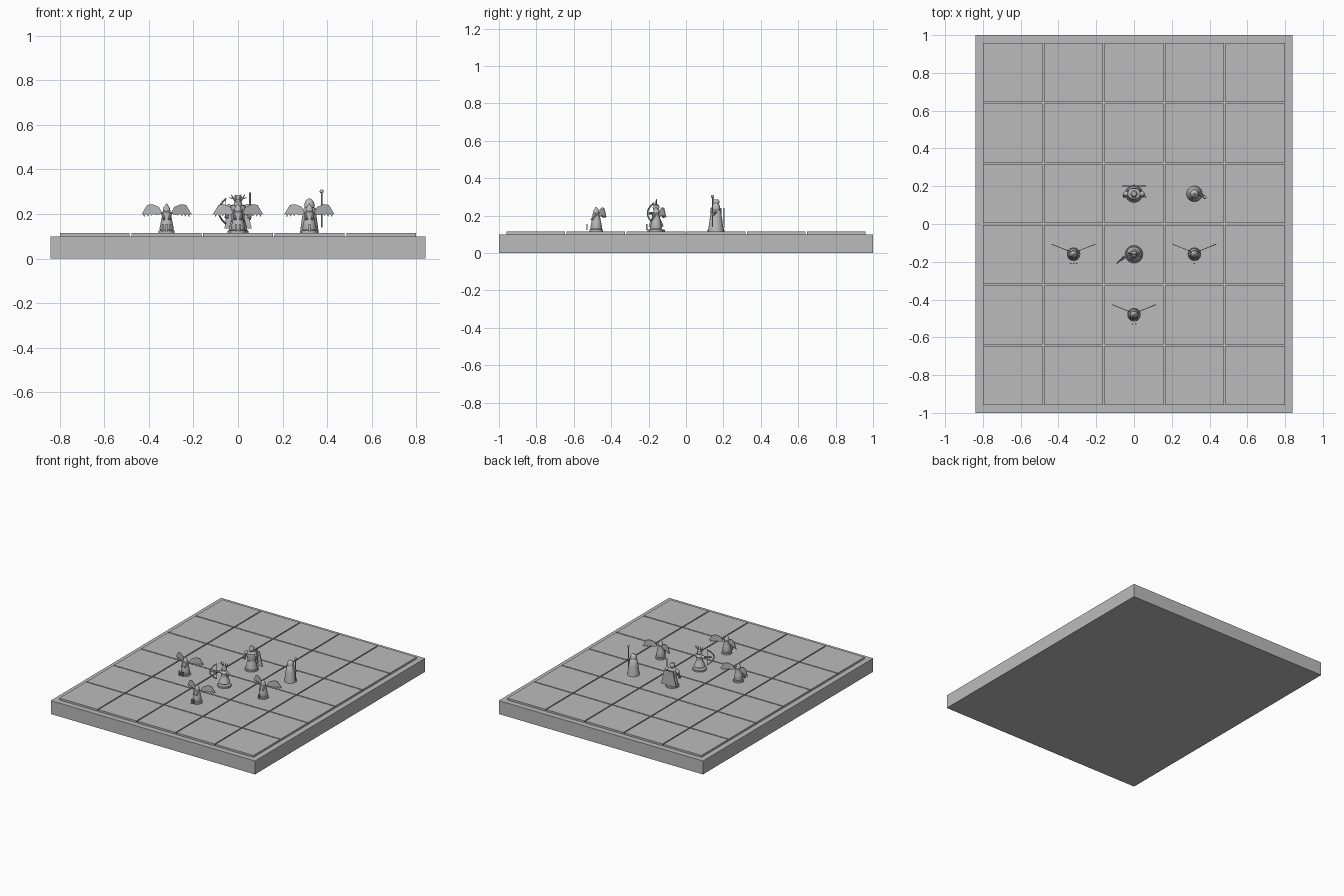
import bpy, bmesh, math
from mathutils import Vector

if "Cube" in bpy.data.objects:
    bpy.data.objects.remove(bpy.data.objects["Cube"])

stone = bpy.data.materials.new("stone grey")
stone.diffuse_color = (0.5, 0.5, 0.5, 1)
stone.use_nodes = True
stone.node_tree.nodes["Principled BSDF"].inputs["Base Color"].default_value = stone.diffuse_color
TOP = 0.114  # height of the tile surface


def finish(bm, name, smooth=True):
    bmesh.ops.recalc_face_normals(bm, faces=bm.faces)
    me = bpy.data.meshes.new(name)
    bm.to_mesh(me)
    bm.free()
    ob = bpy.data.objects.new(name, me)
    bpy.context.collection.objects.link(ob)
    me.materials.append(stone)
    if smooth:
        bpy.ops.object.select_all(action='DESELECT')
        ob.select_set(True)
        bpy.context.view_layer.objects.active = ob
        bpy.ops.object.shade_smooth_by_angle(angle=math.radians(35))
    return ob


def box(name, c, size):
    bm = bmesh.new()
    bmesh.ops.create_cube(bm, size=1)
    for v in bm.verts:
        v.co = Vector(c) + Vector([a * b for a, b in zip(v.co, size)])
    return finish(bm, name, False)


def lathe(name, c, prof, n=24, sy=1.0):
    """Closed turned shape: profile of (radius, height above the tiles)."""
    bm = bmesh.new()
    rings = [[bm.verts.new((c[0] + r * math.cos(2 * math.pi * i / n),
                            c[1] + r * sy * math.sin(2 * math.pi * i / n), TOP + z))
              for i in range(n)] for r, z in prof]
    for a, b in zip(rings, rings[1:]):
        for i in range(n):
            j = (i + 1) % n
            bm.faces.new((a[i], a[j], b[j], b[i]))
    bm.faces.new(rings[0])
    bm.faces.new(rings[-1])
    return finish(bm, name)


def ball(name, c, r):
    bm = bmesh.new()
    bmesh.ops.create_uvsphere(bm, u_segments=16, v_segments=10, radius=r)
    bmesh.ops.translate(bm, verts=bm.verts, vec=c)
    return finish(bm, name)


def rod(name, a, b, r1, r2=None, n=10):
    a, b = Vector(a), Vector(b)
    bm = bmesh.new()
    bmesh.ops.create_cone(bm, cap_ends=True, segments=n, radius1=r1,
                          radius2=r1 if r2 is None else r2, depth=(b - a).length)
    q = (b - a).to_track_quat('Z', 'Y')
    for v in bm.verts:
        v.co = q @ v.co + (a + b) / 2
    return finish(bm, name)


def plate(name, pts, thick):
    """Flat outline given as 3D points, thickened along y."""
    bm = bmesh.new()
    f = bm.faces.new([bm.verts.new(p) for p in pts])
    g = bmesh.ops.extrude_face_region(bm, geom=[f])
    for v in g['geom']:
        if isinstance(v, bmesh.types.BMVert):
            v.co.y += thick
    return finish(bm, name, False)


# Board slab and tile grid
box("board", (0, 0, 0.05), (1.68, 2.0, 0.1))
for i in range(5):
    for j in range(6):
        box("tile", ((i - 2) * 0.321, (j - 2.5) * 0.321, 0.107), (0.313, 0.313, 0.014))

# Feathered wing outline: (outward, height)
WING = [(0.018, 0.088), (0.035, 0.118), (0.065, 0.130), (0.088, 0.126), (0.116, 0.078),
        (0.106, 0.088), (0.101, 0.072), (0.092, 0.088), (0.084, 0.074), (0.077, 0.088),
        (0.068, 0.077), (0.060, 0.088), (0.050, 0.080), (0.035, 0.083)]


def winged_figure(x, y, bars):
    lathe("winged_base", (x, y), [(0.036, 0), (0.036, 0.011), (0.030, 0.013)])
    lathe("winged_robe", (x, y), [(0.029, 0.013), (0.032, 0.020), (0.025, 0.055),
                                  (0.019, 0.085), (0.020, 0.094), (0.008, 0.104)])
    ball("winged_head", (x, y - 0.002, TOP + 0.108), 0.013)
    lathe("winged_hood", (x, y), [(0.017, 0.100), (0.013, 0.116), (0.002, 0.132)], 16)
    for s in (-1, 1):
        plate("wing", [(x + s * u, y + 0.012 + (u - 0.018) * 0.4, TOP + h) for u, h in WING], 0.004)
        rod("winged_arm", (x + s * 0.018, y, TOP + 0.09), (x + s * 0.012, y - 0.026, TOP + 0.062), 0.006)
    # Upright count bars in front of the base
    for k in range(bars):
        box("count_bar", (x + (k - (bars - 1) / 2) * 0.016, y - 0.05, TOP + 0.024),
            (0.008, 0.006, 0.032))


winged_figure(0, -0.48, 2)
winged_figure(-0.32, -0.16, 3)
winged_figure(0.32, -0.16, 1)

# Archer: disc, stem, robe, head with antler crown
ax, ay = 0, -0.16
lathe("archer_base", (ax, ay), [(0.047, 0), (0.047, 0.009), (0.044, 0.012)])
lathe("archer_stem", (ax, ay), [(0.012, 0.012), (0.012, 0.032)], 12)
lathe("archer_robe", (ax, ay), [(0.040, 0.027), (0.036, 0.040), (0.024, 0.065),
                                (0.020, 0.080), (0.026, 0.100), (0.010, 0.112)])
ball("archer_head", (ax, ay, TOP + 0.125), 0.016)
lathe("archer_hood", (ax, ay), [(0.019, 0.127), (0.016, 0.140), (0.004, 0.150)], 16)
for s in (-1, 1):
    ball("archer_shoulder", (ax + s * 0.028, ay, TOP + 0.098), 0.011)
    rod("antler", (ax + s * 0.010, ay, TOP + 0.138), (ax + s * 0.030, ay + 0.004, TOP + 0.172), 0.004, 0.002)
    rod("antler_tine", (ax + s * 0.020, ay, TOP + 0.154), (ax + s * 0.040, ay, TOP + 0.160), 0.003, 0.001)
    rod("crown_point", (ax + s * 0.006, ay, TOP + 0.143), (ax + s * 0.011, ay, TOP + 0.174), 0.004, 0.001)
rod("archer_bow_arm", (-0.028, ay, TOP + 0.098), (-0.072, ay - 0.034, TOP + 0.098), 0.006)
rod("archer_draw_arm", (0.028, ay, TOP + 0.098), (0.042, ay - 0.018, TOP + 0.085), 0.006)

# Curved bow, string and arrow
bow = []
for k in range(9):
    t = -1 + k / 4
    d = 0.040 * (1 - t * t)
    bow.append(Vector((-0.055 - d * 0.8, ay - 0.012 - d * 0.85, TOP + 0.098 + 0.056 * t)))
for p, q in zip(bow, bow[1:]):
    rod("bow", p, q, 0.004)
rod("bow_string", bow[0], bow[-1], 0.001, n=6)
rod("arrow", (-0.040, ay, TOP + 0.098), (-0.092, ay - 0.050, TOP + 0.098), 0.0015, n=6)

# Armoured guard: disc, skirt, chest, arms, helmet, cape and sword
gx, gy = 0, 0.16
lathe("guard_base", (gx, gy), [(0.046, 0), (0.046, 0.010), (0.043, 0.013)])
lathe("guard_skirt", (gx, gy), [(0.040, 0.013), (0.036, 0.040), (0.028, 0.070)])
lathe("guard_chest", (gx, gy), [(0.028, 0.068), (0.036, 0.105), (0.034, 0.124), (0.012, 0.132)], 24, 0.85)
lathe("guard_neck", (gx, gy), [(0.010, 0.128), (0.010, 0.142)], 12)
ball("guard_head", (gx, gy - 0.002, TOP + 0.150), 0.018)
lathe("guard_helmet", (gx, gy), [(0.019, 0.152), (0.019, 0.162), (0.012, 0.172)], 16)
for s in (-1, 1):
    ball("guard_shoulder", (gx + s * 0.042, gy, TOP + 0.116), 0.014)
    rod("guard_arm", (gx + s * 0.044, gy, TOP + 0.114), (gx + s * 0.052, gy - 0.012, TOP + 0.068), 0.009)
plate("cape", [(u, gy + 0.039, TOP + h) for u, h in
               [(-0.036, 0.126), (0.036, 0.126), (0.062, 0.020), (-0.062, 0.020)]], 0.006)
rod("sword", (0.054, gy - 0.016, TOP + 0.060), (0.054, gy - 0.016, TOP + 0.182), 0.004)
box("sword_guard", (0.054, gy - 0.016, TOP + 0.082), (0.026, 0.008, 0.006))

# Robed mage with hood and staff
mx, my = 0.32, 0.16
lathe("mage_robe", (mx, my), [(0.042, 0), (0.041, 0.010), (0.033, 0.070), (0.026, 0.110), (0.014, 0.122)])
ball("mage_head", (mx, my - 0.004, TOP + 0.130), 0.017)
lathe("mage_hood", (mx, my), [(0.022, 0.115), (0.023, 0.130), (0.017, 0.146), (0.003, 0.156)], 20)
rod("mage_arm", (mx + 0.022, my, TOP + 0.105), (mx + 0.055, my - 0.016, TOP + 0.092), 0.008)
rod("staff", (mx + 0.055, my - 0.018, TOP + 0.026), (mx + 0.055, my - 0.018, TOP + 0.182), 0.0035)
ball("staff_orb", (mx + 0.055, my - 0.018, TOP + 0.187), 0.009)
